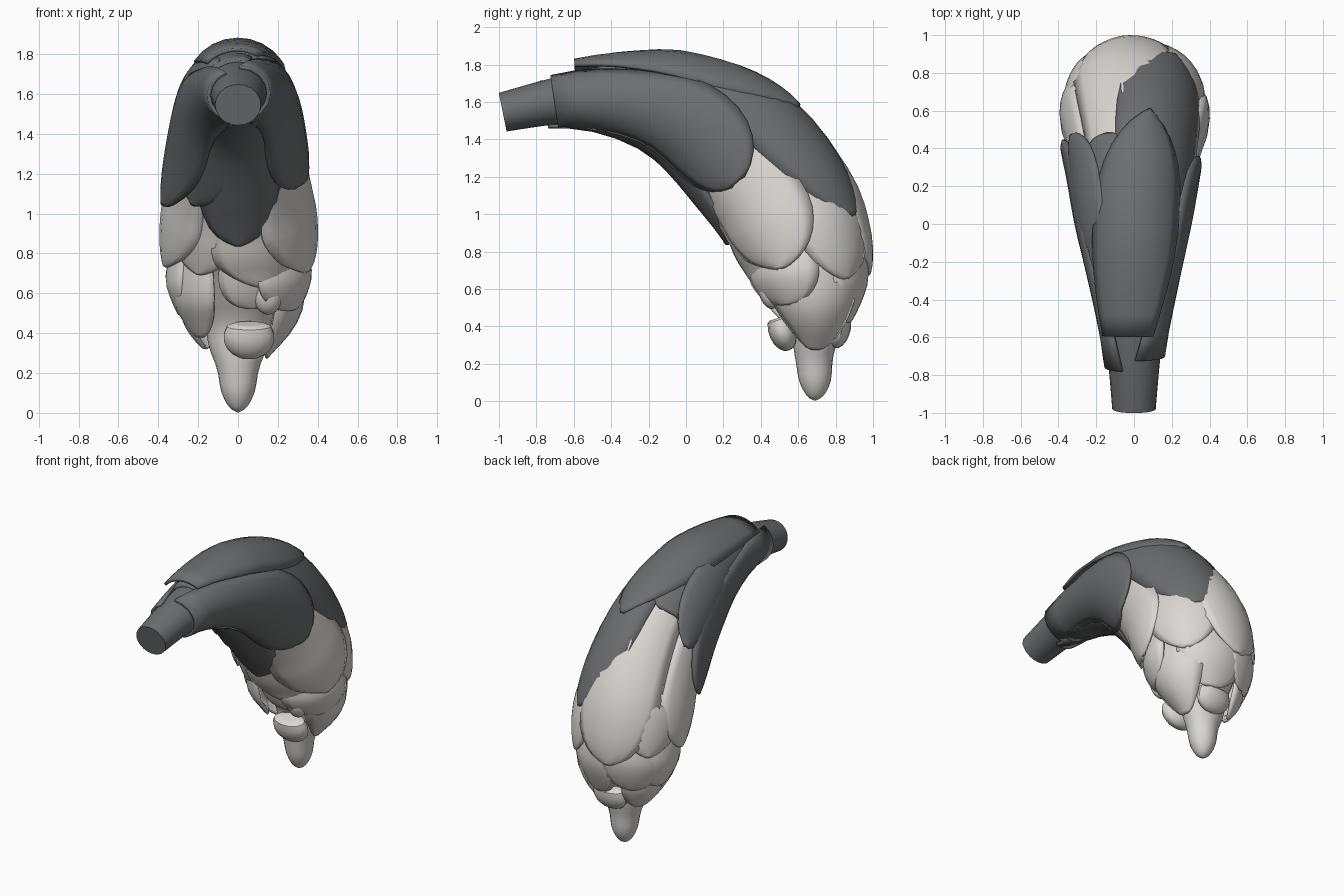
import bpy, bmesh, math
from mathutils import Vector

if "Cube" in bpy.data.objects:
    bpy.data.objects.remove(bpy.data.objects["Cube"])


def material(name, rgb):
    m = bpy.data.materials.new(name)
    m.diffuse_color = (*rgb, 1)
    m.use_nodes = True
    m.node_tree.nodes["Principled BSDF"].inputs["Base Color"].default_value = m.diffuse_color
    return m


DARK = material("slate grey", (0.150, 0.155, 0.160))
LIGHT = material("warm pale grey", (0.71, 0.69, 0.655))

# Bent body: centre y, centre z, half depth, half width, core scale
STATIONS = [
    (-0.98, 1.545, .105, .115, 1), (-0.65, 1.61, .135, .15, .97),
    (-0.32, 1.61, .205, .215, .88), (0.0, 1.54, .31, .285, .85),
    (0.28, 1.36, .38, .33, .84), (0.50, 1.10, .385, .37, .84),
    (0.62, 0.85, .365, .385, .80), (0.67, 0.62, .31, .345, .68),
    (0.69, 0.42, .195, .25, .64), (0.685, 0.25, .105, .115, 1),
    (0.69, 0.11, .085, .085, 1), (0.69, 0.03, .045, .045, 1),
    (0.69, 0.003, .004, .004, 1)]


def sample(u):
    """Smooth interpolation through the stations."""
    n = len(STATIONS) - 1
    u = max(0, min(n, u))
    i = min(int(u), n - 1)
    t = u - i
    a, b, c, d = (STATIONS[max(0, min(n, k))] for k in range(i - 1, i + 3))
    return [0.5 * (2 * q + (r - p) * t + (2 * p - 5 * q + 4 * r - s) * t * t
                   + (3 * q - p - 3 * r + s) * t ** 3)
            for p, q, r, s in zip(a, b, c, d)]


def point(u, angle, off=None):
    """Point around the body; angle 0 is the outer back, 90 is +x."""
    y, z, h, w, core = sample(u)
    p, q = sample(u - .05), sample(u + .05)
    ty, tz = q[0] - p[0], q[1] - p[1]
    ln = math.hypot(ty, tz)
    a = math.radians(angle)
    o = core if off is None else off
    d = h * math.cos(a) * o / ln
    return Vector((w * math.sin(a) * o, y - tz * d, z + ty * d))


def finish(name, bm, mats, angle=40):
    bmesh.ops.recalc_face_normals(bm, faces=bm.faces)
    me = bpy.data.meshes.new(name)
    bm.to_mesh(me)
    bm.free()
    ob = bpy.data.objects.new(name, me)
    bpy.context.collection.objects.link(ob)
    for m in mats:
        me.materials.append(m)
    bpy.ops.object.select_all(action='DESELECT')
    ob.select_set(True)
    bpy.context.view_layer.objects.active = ob
    bpy.ops.object.shade_smooth_by_angle(angle=math.radians(angle))
    return ob


def core():
    """Stem, inner body and tip as one tapered tube."""
    bm = bmesh.new()
    rings = [[bm.verts.new(point(k / 3, j * 18)) for j in range(20)]
             for k in range(37)]
    for k in range(36):
        for j in range(20):
            f = bm.faces.new((rings[k][j], rings[k][(j + 1) % 20],
                              rings[k + 1][(j + 1) % 20], rings[k + 1][j]))
            f.material_index = int(k >= 12)
    bm.faces.new(rings[0])
    bm.faces.new(rings[-1])
    finish("stem_and_core", bm, [DARK, LIGHT])


def feather(name, mat, u0, u1, angle, half, root=.8, o0=.86, o1=1.0,
            turn=0, thick=.02, rows=14, cols=8, tip=.62):
    """Curved overlapping plate with a blunt root and a rounded tip."""
    bm = bmesh.new()
    grid = []
    for i in range(rows + 1):
        t = 1 - (1 - i / rows) ** 1.5
        wid = root + (1 - root) * math.sin(math.pi / 2 * min(1, t / .5))
        wid *= max(.01, 1 - max(0, (t - .5) / .5) ** 2.1) ** tip
        off = o0 + (o1 - o0) * min(1, t * 1.7)
        row = []
        for j in range(cols + 1):
            v = 2 * j / cols - 1
            a = angle + turn * (t - 1) + half * wid * v
            row.append(bm.verts.new(point(u0 + (u1 - u0) * t, a,
                                          off - .04 * v * v)))
        grid.append(row)
    for i in range(rows):
        for j in range(cols):
            bm.faces.new((grid[i][j], grid[i][j + 1],
                          grid[i + 1][j + 1], grid[i + 1][j]))
    ob = finish(name, bm, [mat])
    mod = ob.modifiers.new("thickness", 'SOLIDIFY')
    mod.thickness = thick
    mod.offset = 0


core()

# Dark covering feathers
feather("upper_back_feather", DARK, 1.2, 4.2, 14, 52, .7, 1.42, 1.03, 24,
        tip=.8)
feather("lower_back_feather", DARK, 1.8, 5.85, 34, 50, 1.1, .97, 1.0, 4)
feather("left_back_feather", DARK, 1.3, 3.95, -36, 52, 1.2, .97, .98, tip=.35)
feather("right_side_feather", DARK, .85, 4.4, 110, 50, 1.75, 1.08, 1.04, 20,
        tip=.45)
feather("left_side_feather", DARK, .7, 4.95, 254, 42, 2.0, 1.08, 1.07, 4)
feather("left_upper_feather", DARK, 1.5, 4.3, 292, 34, 1.2, 1.0, 1.05)
feather("left_under_feather", DARK, 1.2, 4.5, 220, 40, 1.4, .98, 1.0)
feather("under_feather", DARK, 1.0, 5.35, 180, 44, 1.3, 1.05, .98)
feather("right_under_feather", DARK, 1.5, 4.3, 145, 36, 1.2, .92, .94)

# Long pale feathers
feather("pale_back_feather", LIGHT, 3.5, 6.95, -10, 48, .95, .9, 1.01)
feather("pale_right_feather", LIGHT, 3.6, 6.45, 115, 46, .9, .9, 1.03)
feather("pale_left_feather", LIGHT, 3.8, 6.4, 258, 46, .9, .9, 1.0)
feather("pale_right_back_feather", LIGHT, 4.0, 6.95, 52, 44, .9, .86, .99)
feather("pale_left_back_feather", LIGHT, 4.2, 6.6, 306, 38, .9, .86, .98)
feather("pale_front_feather", LIGHT, 4.3, 6.7, 160, 42, .9, .85, .96)
feather("pale_left_front_feather", LIGHT, 4.3, 6.4, 215, 32, .9, .84, .92)

# Short pale feathers near the tip
for name, u0, u1, ang, half, o1 in [
        ("lower_right_front", 5.6, 7.4, 122, 42, 1.02),
        ("lower_right", 6.0, 8.8, 88, 54, 1.06),
        ("lower_back", 5.7, 8.0, 20, 46, .99),
        ("lower_left_back", 5.7, 7.7, 320, 42, 1.0),
        ("lower_left", 5.7, 7.6, 275, 40, 1.0),
        ("lower_left_front", 5.9, 8.2, 238, 36, 1.0),
        ("lower_front", 5.8, 7.3, 165, 34, .84),
        ("tip_left", 6.9, 8.5, 290, 46, 1.0)]:
    feather(name + "_feather", LIGHT, u0, u1, ang, half, .85, .78, o1,
            rows=10, tip=.42)


def bud(name, loc, size, tilt):
    """Small rounded feather end standing off the tip."""
    bm = bmesh.new()
    bmesh.ops.create_uvsphere(bm, u_segments=14, v_segments=9, radius=1)
    for v in bm.verts:
        # flatten the upper edge
        v.co.z = min(v.co.z, .6)
        v.co = Vector(a * b for a, b in zip(v.co, size))
    ob = finish(name, bm, [LIGHT])
    ob.location = loc
    ob.rotation_euler = (tilt, 0, 0)


bud("front_tip_bud", (.055, .515, .38), (.13, .075, .115), .3)
bud("back_tip_bud", (.02, .82, .385), (.13, .06, .105), -.25)
bud("right_front_bud", (.15, .44, .58), (.07, .05, .09), .3)
